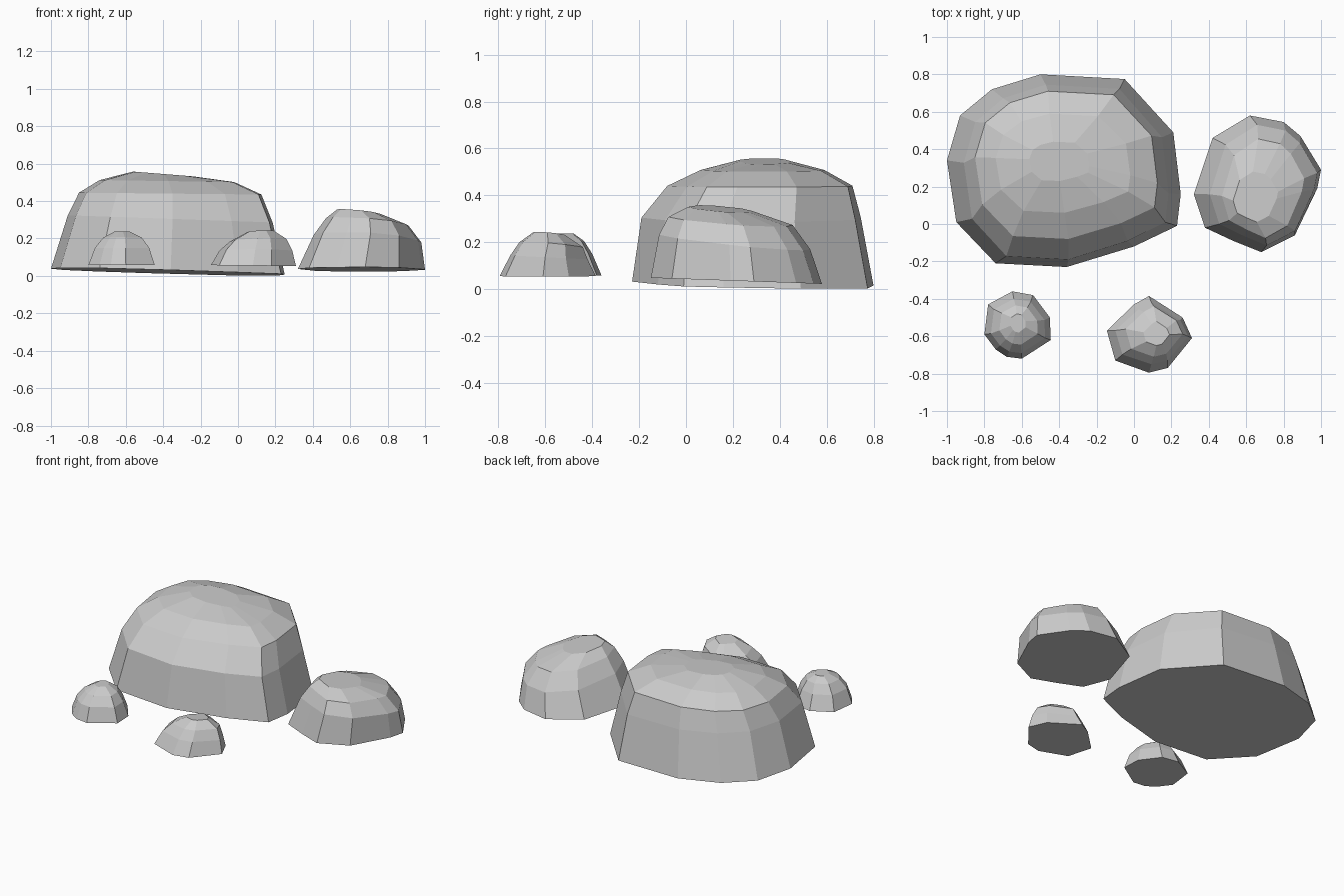
import bpy, bmesh

if "Cube" in bpy.data.objects:
    bpy.data.objects.remove(bpy.data.objects["Cube"])


def rock(name, outline, rings):
    """Loft the base outline upward. Each ring is
    (xmin, xmax, ymin, ymax, z, tilt_x, tilt_y): the outline fitted to a box."""
    xs = [p[0] for p in outline]
    ys = [p[1] for p in outline]
    ax, bx, ay, by = min(xs), max(xs), min(ys), max(ys)
    bm = bmesh.new()
    loops = []
    for x0, x1, y0, y1, z, tx, ty in [(ax, bx, ay, by) + rings[0]] + rings[1:]:
        cx, cy = (x0 + x1) / 2, (y0 + y1) / 2
        loop = []
        for px, py in outline:
            x = x0 + (px - ax) / (bx - ax) * (x1 - x0)
            y = y0 + (py - ay) / (by - ay) * (y1 - y0)
            loop.append(bm.verts.new((x, y, z + tx * (x - cx) + ty * (y - cy))))
        loops.append(loop)
    n = len(outline)
    for a, b in zip(loops, loops[1:]):
        for i in range(n):
            j = (i + 1) % n
            bm.faces.new((a[i], a[j], b[j], b[i]))
    bm.faces.new(loops[0])
    bm.faces.new(loops[-1])
    bmesh.ops.recalc_face_normals(bm, faces=bm.faces[:])
    mesh = bpy.data.meshes.new(name)
    bm.to_mesh(mesh)
    bm.free()
    ob = bpy.data.objects.new(name, mesh)
    bpy.context.collection.objects.link(ob)
    return ob


# Large boulder
rock("large_boulder",
     [(-1, .34), (-.93, .58), (-.76, .72), (-.5, .8), (-.05, .775), (.21, .49),
      (.25, .16), (.23, -.01), (0, -.12), (-.36, -.23), (-.74, -.21), (-.95, .01)],
     [(.022, -.028, -.02),
      (-.91, .185, -.19, .745, .305, -.035, 0),
      (-.85, .125, -.08, .71, .44, -.01, 0),
      (-.74, -.02, .06, .59, .507, -.015, 0),
      (-.56, -.24, .23, .44, .545, -.08, 0)])

# Medium boulder on the right
rock("medium_boulder",
     [(.32, .16), (.42, .46), (.62, .58), (.8, .545), (.89, .47), (1, .29),
      (.98, .19), (.86, -.06), (.68, -.15), (.53, -.09), (.38, -.02)],
     [(.035, 0, -.035),
      (.405, .98, -.115, .53, .2, -.05, -.1),
      (.47, .91, -.075, .455, .29, -.07, -.07),
      (.53, .77, .01, .28, .342, -.1, -.07)])

# Two small stones in front
rock("small_stone_left",
     [(-.8, -.59), (-.78, -.43), (-.65, -.36), (-.54, -.38), (-.45, -.5),
      (-.445, -.62), (-.6, -.72), (-.68, -.71), (-.74, -.67)],
     [(.057, 0, 0),
      (-.765, -.475, -.69, -.4, .15, 0, 0),
      (-.72, -.515, -.645, -.435, .205, 0, 0),
      (-.66, -.58, -.58, -.48, .237, 0, 0)])
rock("small_stone_right",
     [(-.145, -.57), (0, -.43), (.08, -.385), (.26, -.5), (.31, -.61),
      (.18, -.77), (.08, -.795), (-.1, -.73)],
     [(.055, -.01, 0),
      (-.1, .29, -.75, -.42, .135, 0, -.05),
      (-.045, .26, -.71, -.44, .19, .04, -.08),
      (.05, .19, -.65, -.52, .238, .05, -.08)])
